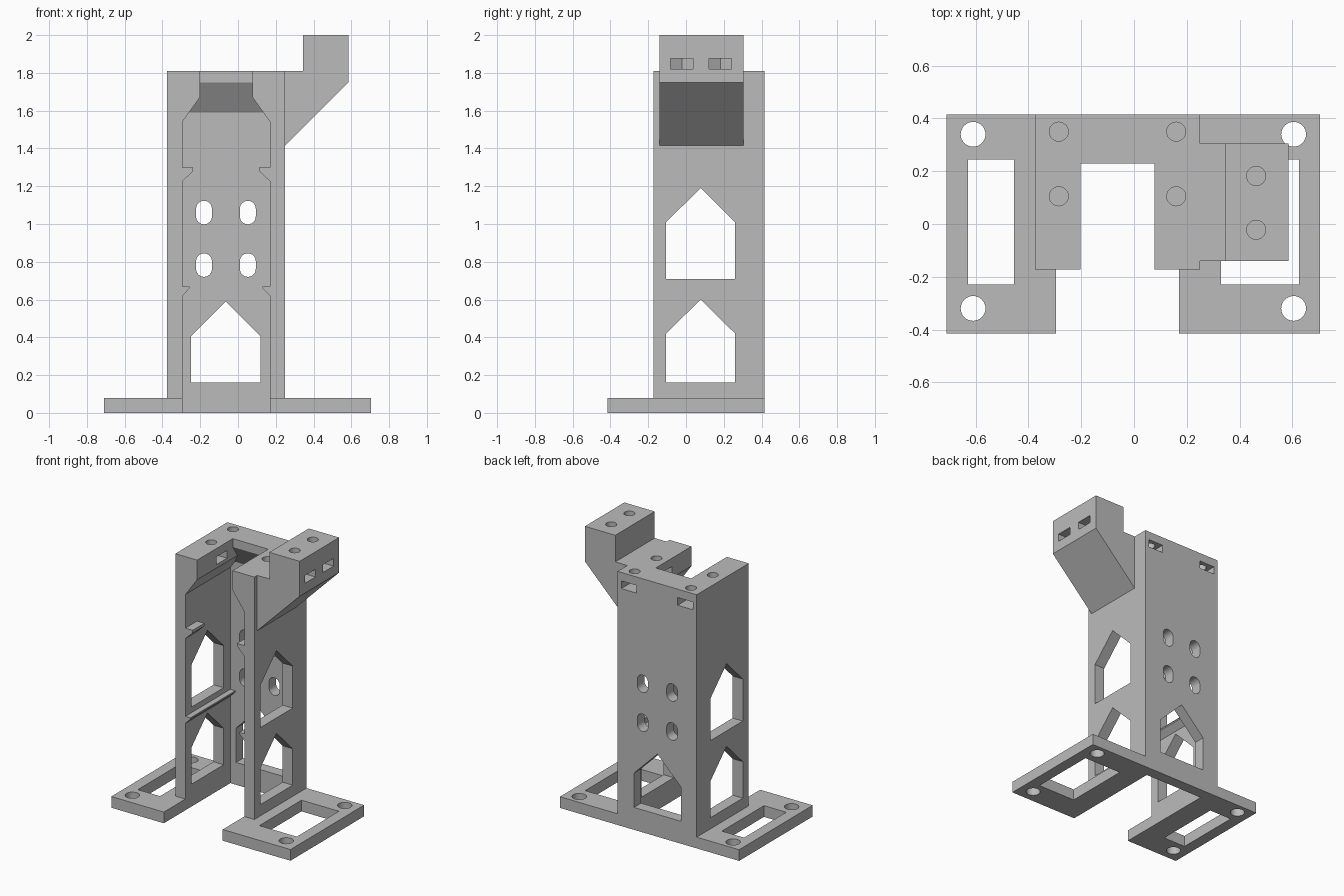
import bpy, bmesh, math
from mathutils import Vector

if "Cube" in bpy.data.objects:
    bpy.data.objects.remove(bpy.data.objects["Cube"])

grey = bpy.data.materials.new("plain grey")
grey.diffuse_color = (0.5, 0.5, 0.5, 1)
grey.use_nodes = True
grey.node_tree.nodes["Principled BSDF"].inputs["Base Color"].default_value = grey.diffuse_color


def prism(name, pts, axis, lo, hi):
    """Extrude a 2D outline along an axis; outline is (y,z), (x,z) or (x,y)."""
    def place(p, t):
        return {"x": (t, p[0], p[1]), "y": (p[0], t, p[1]), "z": (p[0], p[1], t)}[axis]
    bm = bmesh.new()
    face = bm.faces.new([bm.verts.new(place(p, lo)) for p in pts])
    new = bmesh.ops.extrude_face_region(bm, geom=[face])["geom"]
    shift = Vector(place((0, 0), hi - lo))
    bmesh.ops.translate(bm, vec=shift, verts=[v for v in new if isinstance(v, bmesh.types.BMVert)])
    bmesh.ops.recalc_face_normals(bm, faces=bm.faces)
    mesh = bpy.data.meshes.new(name)
    bm.to_mesh(mesh)
    bm.free()
    mesh.materials.append(grey)
    ob = bpy.data.objects.new(name, mesh)
    bpy.context.collection.objects.link(ob)
    return ob


def rect(a0, a1, b0, b1):
    return [(a0, b0), (a1, b0), (a1, b1), (a0, b1)]


def circle(cx, cy, r, n=32):
    return [(cx + r * math.cos(2 * math.pi * i / n), cy + r * math.sin(2 * math.pi * i / n)) for i in range(n)]


def slot(cx, z0, z1, r, n=12):
    top = [(cx + r * math.cos(math.pi * i / n), z1 - r + r * math.sin(math.pi * i / n)) for i in range(n + 1)]
    low = [(cx - r * math.cos(math.pi * i / n), z0 + r - r * math.sin(math.pi * i / n)) for i in range(n + 1)]
    return top + low


def house(a0, a1, z0, z1, peak):
    return [(a0, z0), (a1, z0), (a1, z1), ((a0 + a1) / 2, peak), (a0, z1)]


def nut_pocket(cx, cy, angle, length):
    """Pointed hexagonal end with a straight channel leading out along angle."""
    w, c, s = 0.06, math.cos(angle), math.sin(angle)
    pts = [(length, -w), (length, w), (-w * 0.577, w), (-w * 1.155, 0), (-w * 0.577, -w)]
    return [(cx + u * c - v * s, cy + u * s + v * c) for u, v in pts]


def combine(ob, tool, op):
    mod = ob.modifiers.new(op, "BOOLEAN")
    mod.operation, mod.object, mod.solver = op, tool, "EXACT"
    bpy.context.view_layer.update()
    mesh = bpy.data.meshes.new_from_object(ob.evaluated_get(bpy.context.evaluated_depsgraph_get()))
    ob.modifiers.clear()
    ob.data = mesh
    bpy.data.objects.remove(tool)


def cut(pts, axis, lo, hi):
    combine(stand, prism("cutter", pts, axis, lo, hi), "DIFFERENCE")


def add(pts, axis, lo, hi):
    combine(stand, prism("addition", pts, axis, lo, hi), "UNION")


BACK, FRONT, TOP = 0.415, -0.172, 1.81
MID, HALF = -0.0625, 0.2325     # centre and half width of the channel


def both_sides(profile):
    """Mirror a right-hand channel profile of (half width, z) points."""
    return [(MID + h, z) for h, z in profile] + [(MID - h, z) for h, z in reversed(profile)]


# Tower block and foot plate
stand = prism("bracket_stand", rect(-0.375, 0.25, 0, TOP), "y", FRONT, BACK)
add(rect(-0.71, 0.705, -0.415, BACK), "z", 0, 0.08)

# Channel open to the front, with the long low ledges and the narrowed collar
cut(both_sides([(HALF, -0.1), (HALF, 0.62), (0.193, 0.66), (0.193, 0.67), (HALF, 0.67),
                (HALF, 1.54), (0.14, 1.67), (0.14, 1.9)]), "y", -1, 0.335)

# Sloped overhang behind the collar
add([(0.38, 1.59), (0.335, 1.59), (0.23, 1.75), (0.23, TOP), (0.38, TOP)], "x", -0.31, 0.185)

# Short upper ledges
for s in (-1, 1):
    add([(MID + s * h, z) for h, z in ((0.26, 1.30), (0.175, 1.30), (0.175, 1.28), (HALF, 1.225), (0.26, 1.225))],
        "y", FRONT, -0.04)

# Side arm
add([(0.22, 1.415), (0.25, 1.415), (0.585, 1.75), (0.585, 2.0), (0.345, 2.0), (0.345, TOP), (0.22, TOP)],
    "y", -0.14, 0.305)

# Pointed windows in the side walls and the back wall
cut(house(-0.105, 0.26, 0.16, 0.42, 0.60), "x", -0.5, 0.5)
cut(house(-0.105, 0.26, 0.71, 1.01, 1.19), "x", -0.5, 0.5)
cut(house(-0.25, 0.12, 0.16, 0.405, 0.59), "y", 0.2, 0.6)

# Round-ended slots in the back wall
for x in (-0.18, 0.052):
    for z in (0.72, 0.998):
        cut(slot(x, z, z + 0.125, 0.042), "y", 0.2, 0.6)

# Foot openings and bolt holes
cut(rect(-0.63, -0.455, -0.23, 0.245), "z", -0.1, 0.2)
cut(rect(0.33, 0.625, -0.23, 0.245), "z", -0.1, 0.2)
for x in (-0.61, 0.605):
    for y in (-0.32, 0.34):
        cut(circle(x, y, 0.047), "z", -0.1, 0.2)

# Screw holes with nut pockets: x, y, pocket direction, length, floor, roof, top
for x, y, ang, ln, z0, z1, top in (
        (-0.285, 0.35, 90, 0.2, 1.695, 1.75, TOP), (0.16, 0.35, 90, 0.2, 1.695, 1.75, TOP),
        (-0.285, 0.105, 0, 0.2, 1.695, 1.75, TOP), (0.16, 0.105, 180, 0.2, 1.695, 1.75, TOP),
        (0.463, 0.182, 0, 0.3, 1.82, 1.875, 2.0), (0.463, -0.022, 0, 0.3, 1.82, 1.875, 2.0)):
    cut(nut_pocket(x, y, math.radians(ang), ln), "z", z0, z1)
    cut(circle(x, y, 0.036), "z", (z0 + z1) / 2, top + 0.1)

# Smooth bores, crisp edges
bpy.context.view_layer.objects.active = stand
stand.select_set(True)
bpy.ops.object.shade_smooth_by_angle(angle=math.radians(30))
